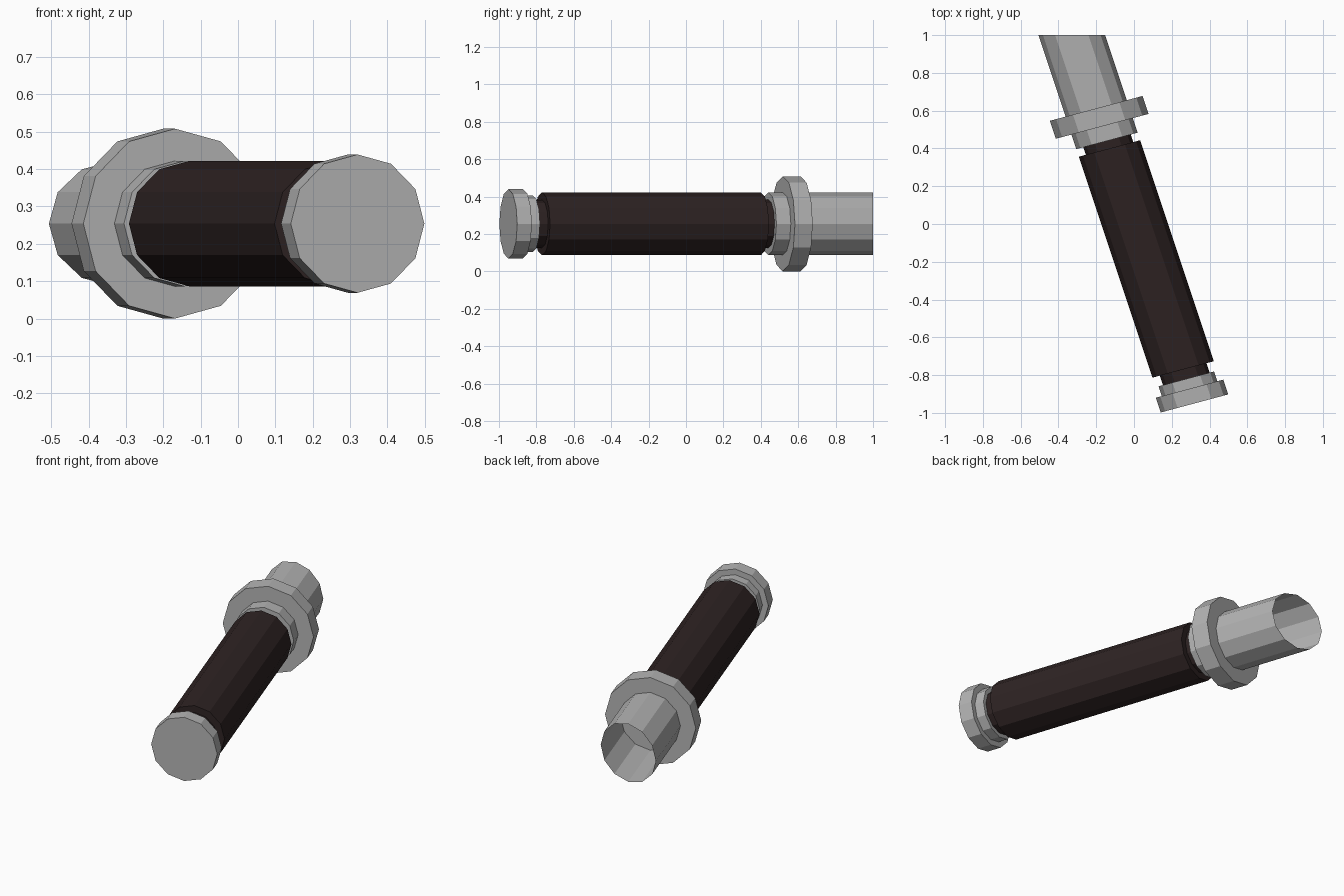
import bpy, bmesh, math
from mathutils import Vector

if "Cube" in bpy.data.objects:
    bpy.data.objects.remove(bpy.data.objects["Cube"])

SIDES = 12
TILT = math.radians(15)                       # discs are turned 15 degrees in plan
ACROSS = Vector((math.cos(TILT), math.sin(TILT), 0))
UP = Vector((0, 0, 1))
SLOPE = -0.333                                # lean of the long axis, dx per dy
MID_Z = 0.254


def material(name, rgb):
    m = bpy.data.materials.new(name)
    m.diffuse_color = (*rgb, 1)
    m.use_nodes = True
    m.node_tree.nodes["Principled BSDF"].inputs["Base Color"].default_value = m.diffuse_color
    return m


metal = material("grey metal", (0.45, 0.45, 0.45))
leather = material("dark brown grip", (0.027, 0.0165, 0.0165))


def ring(y, r):
    """Twelve-sided section whose centre lies on the leaning axis at y."""
    centre = Vector((0.32 + SLOPE * (y + 0.95), y, MID_Z))
    return [centre + ACROSS * (r * math.cos(a)) + UP * (r * math.sin(a))
            for a in (2 * math.pi * i / SIDES for i in range(SIDES))]


def add_part(name, mat, lower, upper, caps=True):
    bm = bmesh.new()
    a = [bm.verts.new(p) for p in lower]
    b = [bm.verts.new(p) for p in upper]
    for i in range(SIDES):
        j = (i + 1) % SIDES
        bm.faces.new((a[i], a[j], b[j], b[i]))
    if caps:
        bm.faces.new(a[::-1])
        bm.faces.new(b)
    bmesh.ops.recalc_face_normals(bm, faces=bm.faces)
    mesh = bpy.data.meshes.new(name)
    bm.to_mesh(mesh)
    bm.free()
    mesh.materials.append(mat)
    obj = bpy.data.objects.new(name, mesh)
    bpy.context.collection.objects.link(obj)


# Stacked discs and grip: name, material, start y, end y, radius
for name, mat, y0, y1, r in (
    ("pommel_cap", metal, -0.950, -0.872, 0.185),
    ("pommel_collar", metal, -0.872, -0.820, 0.152),
    ("lower_neck", leather, -0.820, -0.770, 0.128),
    ("grip", leather, -0.770, 0.400, 0.168),
    ("upper_neck", leather, 0.400, 0.440, 0.130),
    ("guard_collar", metal, 0.440, 0.517, 0.168),
    ("guard_disc", metal, 0.517, 0.612, 0.254),
):
    add_part(name, mat, ring(y0, r), ring(y1, r))

# Open thin-walled tube, cut off flat at y = 1
base = ring(0.612, 0.168)
end = [p + Vector((SLOPE, 1, 0)) * (1.0 - p.y) for p in base]
add_part("open_tube", metal, base, end, caps=False)
